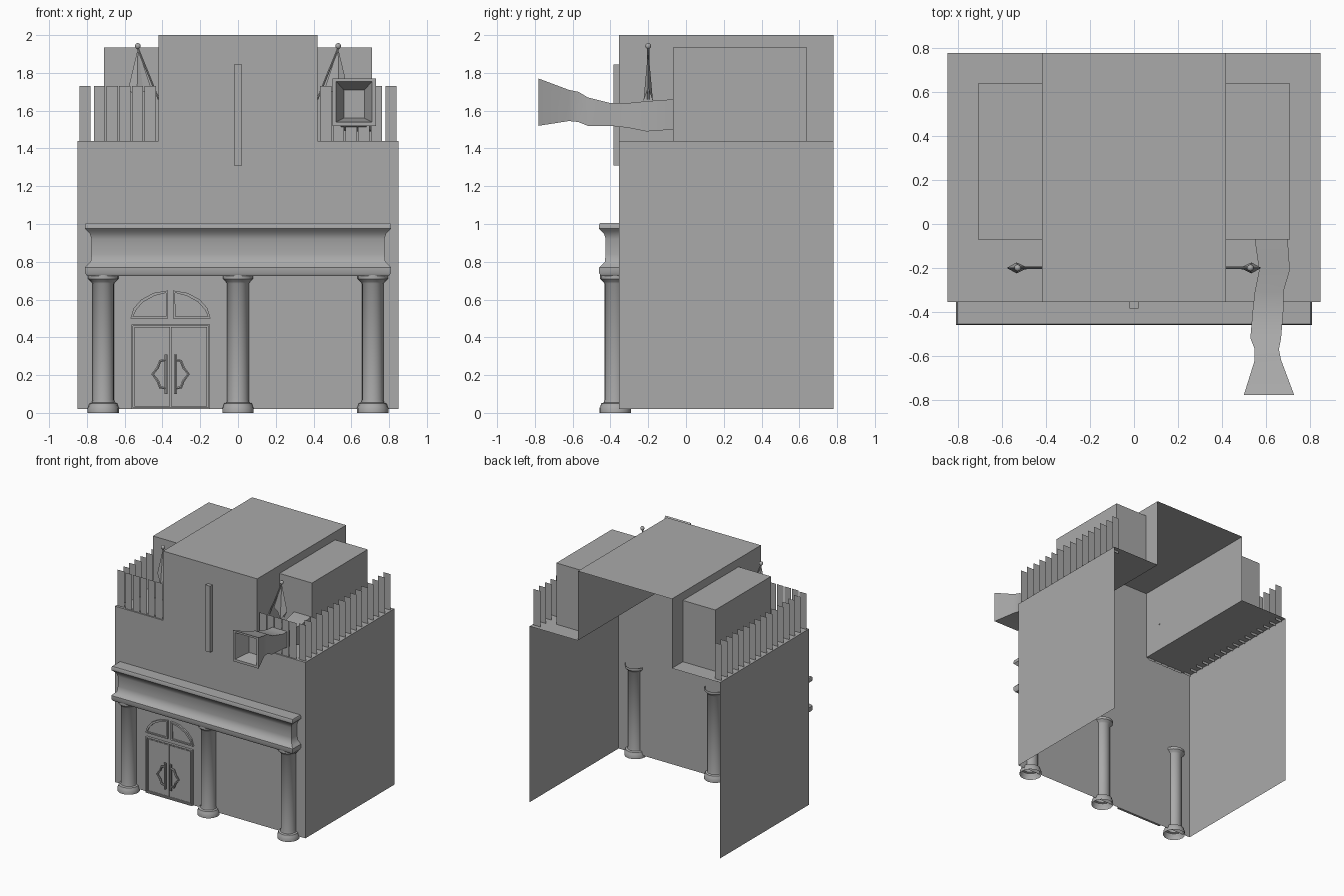
import bpy, bmesh, math
from mathutils import Vector

cube = bpy.data.objects.get("Cube")
if cube:
    bpy.data.objects.remove(cube, do_unlink=True)

GREY = (0.4, 0.4, 0.4, 1)
stone = bpy.data.materials.new("grey_stone")
stone.use_nodes = True
stone.diffuse_color = GREY
stone.node_tree.nodes["Principled BSDF"].inputs["Base Color"].default_value = GREY

FRONT, BACK, ROOF = -0.355, 0.78, 1.44


def finish(name, bm, smooth=False):
    bmesh.ops.recalc_face_normals(bm, faces=bm.faces)
    me = bpy.data.meshes.new(name)
    bm.to_mesh(me)
    bm.free()
    me.materials.append(stone)
    ob = bpy.data.objects.new(name, me)
    bpy.context.collection.objects.link(ob)
    if smooth:
        bpy.ops.object.select_all(action="DESELECT")
        ob.select_set(True)
        bpy.context.view_layer.objects.active = ob
        bpy.ops.object.shade_smooth_by_angle(angle=math.radians(40))
    return ob


def loft(name, rings, caps=(True, True), smooth=False):
    """Skin a list of closed rings of points."""
    bm = bmesh.new()
    rows = [[bm.verts.new(p) for p in ring] for ring in rings]
    n = len(rows[0])
    for a, b in zip(rows, rows[1:]):
        for i in range(n):
            j = (i + 1) % n
            bm.faces.new((a[i], a[j], b[j], b[i]))
    if caps[0]:
        bm.faces.new(rows[0][::-1])
    if caps[1]:
        bm.faces.new(rows[-1])
    return finish(name, bm, smooth)


def rect(x0, x1, y0, y1, z):
    return [(x0, y0, z), (x1, y0, z), (x1, y1, z), (x0, y1, z)]


def mouth(y, x0, x1, z0, z1):
    return [(x0, y, z0), (x1, y, z0), (x1, y, z1), (x0, y, z1)]


def circle(x, y, z, r, n=16):
    return [(x + r * math.cos(math.tau * i / n), y + r * math.sin(math.tau * i / n), z) for i in range(n)]


def panel(name, outline, y, border, sink):
    """Raised plate on the front wall with a sunken middle."""
    bm = bmesh.new()
    face = bm.faces.new([bm.verts.new((x, y, z)) for x, z in outline])
    edges = list(face.edges)
    skirt = bmesh.ops.extrude_edge_only(bm, edges=edges)["geom"]
    for v in skirt:
        if isinstance(v, bmesh.types.BMVert):
            v.co.y = FRONT
    bmesh.ops.inset_region(bm, faces=[face], thickness=border, use_boundary=True)
    centre = bmesh.ops.extrude_face_region(bm, geom=[face])["geom"]
    bmesh.ops.delete(bm, geom=[face], context="FACES_ONLY")
    for v in centre:
        if isinstance(v, bmesh.types.BMVert):
            v.co.y += sink
    return finish(name, bm)


def tube(name, points, r, n=6):
    """Thin rod along points that lie in an upright plane facing the front."""
    rings = []
    for i, p in enumerate(points):
        p = Vector(p)
        d = (Vector(points[min(i + 1, len(points) - 1)]) - Vector(points[max(i - 1, 0)])).normalized()
        u = Vector((0, 1, 0))
        w = d.cross(u)
        rings.append([p + r * (u * math.cos(math.tau * k / n) + w * math.sin(math.tau * k / n)) for k in range(n)])
    return loft(name, rings, smooth=True)


# Building shell: stepped outline pulled back from the front wall, open behind and below
outline = [(-0.85, 0.02), (-0.85, ROOF), (-0.42, ROOF), (-0.42, 2),
           (0.42, 2), (0.42, ROOF), (0.85, ROOF), (0.85, 0.02)]
bm = bmesh.new()
near = [bm.verts.new((x, FRONT, z)) for x, z in outline]
far = [bm.verts.new((x, BACK, z)) for x, z in outline]
bm.faces.new(near)
for i in range(len(outline) - 1):
    bm.faces.new((near[i], near[i + 1], far[i + 1], far[i]))
finish("building_shell", bm)

# Roof blocks, fences, flags on both sides
for s, side in ((1, "left"), (-1, "right")):
    block = [rect(min(s * 0.42, s * 0.71), max(s * 0.42, s * 0.71), -0.07, 0.64, z) for z in (ROOF, 1.935)]
    loft(side + "_roof_block", block, caps=(False, True))

    # Fence of thin flat slats along the side and the front
    bm = bmesh.new()
    slats = [(0.78, 0.84, FRONT + 0.02 + 0.072 * i) for i in range(16)]
    slats += [(0.435 + 0.067 * i, 0.495 + 0.067 * i, FRONT + 0.01) for i in range(5)]
    for x0, x1, y in slats:
        bm.faces.new([bm.verts.new((s * x, y, z)) for x, z in ((x0, 1.42), (x1, 1.42), (x1, 1.73), (x0, 1.73))])
    finish(side + "_fence", bm)

    # Leaning pole, ball and draped flag
    tip = Vector((s * 0.53, -0.2, 1.93))
    tube(side + "_flag_pole", [(s * 0.42, -0.2, 1.66), tip], 0.006)
    bm = bmesh.new()
    bmesh.ops.create_uvsphere(bm, u_segments=10, v_segments=6, radius=0.016)
    bmesh.ops.translate(bm, verts=bm.verts, vec=tip + Vector((0, 0, 0.012)))
    finish(side + "_flag_ball", bm, True)
    bm = bmesh.new()
    top = bm.verts.new(tip)
    hem = [bm.verts.new((s * x, -0.2 + y, z)) for x, y, z in
           ((0.58, 0, 1.72), (0.535, 0.025, 1.65), (0.5, 0.008, 1.7),
            (0.46, 0, 1.72), (0.5, -0.008, 1.7), (0.535, -0.025, 1.65))]
    for i in range(6):
        bm.faces.new((top, hem[i], hem[(i + 1) % 6]))
    finish(side + "_flag", bm)

# Crooked square chute with a flared, hollow mouth
sections = [(-0.07, 0.55, 0.70, 1.50, 1.66), (-0.21, 0.57, 0.71, 1.49, 1.65), (-0.31, 0.55, 0.68, 1.51, 1.64),
            (-0.40, 0.54, 0.68, 1.52, 1.64), (-0.52, 0.53, 0.67, 1.52, 1.67), (-0.57, 0.55, 0.66, 1.54, 1.70),
            (-0.62, 0.55, 0.67, 1.545, 1.71), (-0.78, 0.50, 0.73, 1.52, 1.77),
            (-0.78, 0.52, 0.71, 1.54, 1.755), (-0.66, 0.56, 0.67, 1.56, 1.71)]
loft("roof_chute", [mouth(*sec) for sec in sections], caps=(False, True), smooth=True)

# Moulded beam over the columns
moulding = [(0.03, 0.725), (0.04, 0.74), (0.04, 0.77), (0.025, 0.785), (0.01, 0.80), (0.005, 0.84),
            (0.005, 0.92), (0.015, 0.95), (0.03, 0.965), (0.04, 0.975), (0.04, 0.995), (0.035, 1.005)]
loft("front_beam", [rect(-0.77 - o, 0.77 + o, -0.42 - o, FRONT, z) for o, z in moulding], smooth=True)

# Columns
turning = [(0.083, 0), (0.083, 0.025), (0.078, 0.035), (0.074, 0.05), (0.06, 0.055), (0.057, 0.07),
           (0.057, 0.685), (0.065, 0.695), (0.08, 0.71), (0.08, 0.73)]
for x, place in ((-0.713, "right"), (0, "middle"), (0.713, "left")):
    loft(place + "_column", [circle(x, -0.375, z, r) for r, z in turning], caps=(False, False), smooth=True)

# Double door with frame, arched windows and bowed handles
DOOR = -0.357
panel("door_frame", [(DOOR - 0.208, 0.02), (DOOR + 0.208, 0.02), (DOOR + 0.208, 0.468), (DOOR - 0.208, 0.468)],
      FRONT - 0.02, 0.012, 0.014)
for s, side in ((1, "left"), (-1, "right")):
    def at(points):
        return [(DOOR + s * x, z) for x, z in points]
    panel(side + "_door", at([(0.002, 0.034), (0.192, 0.034), (0.192, 0.454), (0.002, 0.454)]),
          FRONT - 0.014, 0.006, 0.004)
    panel(side + "_arch_window", at([(0.014, 0.50), (0.212, 0.50), (0.195, 0.555), (0.155, 0.60),
                                     (0.09, 0.635), (0.014, 0.648)]), FRONT - 0.015, 0.016, 0.012)
    y = FRONT - 0.03
    rod = at([(0.025, 0.10), (0.025, 0.31)])
    bow = at([(0.025, 0.13), (0.055, 0.135), (0.068, 0.17), (0.095, 0.205), (0.068, 0.24), (0.055, 0.275), (0.025, 0.28)])
    tube(side + "_handle_rod", [(x, y, z) for x, z in rod], 0.009)
    tube(side + "_handle_bow", [(x, y, z) for x, z in bow], 0.008)

# Upright bar ornament on the tall front wall
loft("wall_ornament_bar", [rect(-0.021, 0.021, -0.385, FRONT, z) for z in (1.31, 1.845)])
